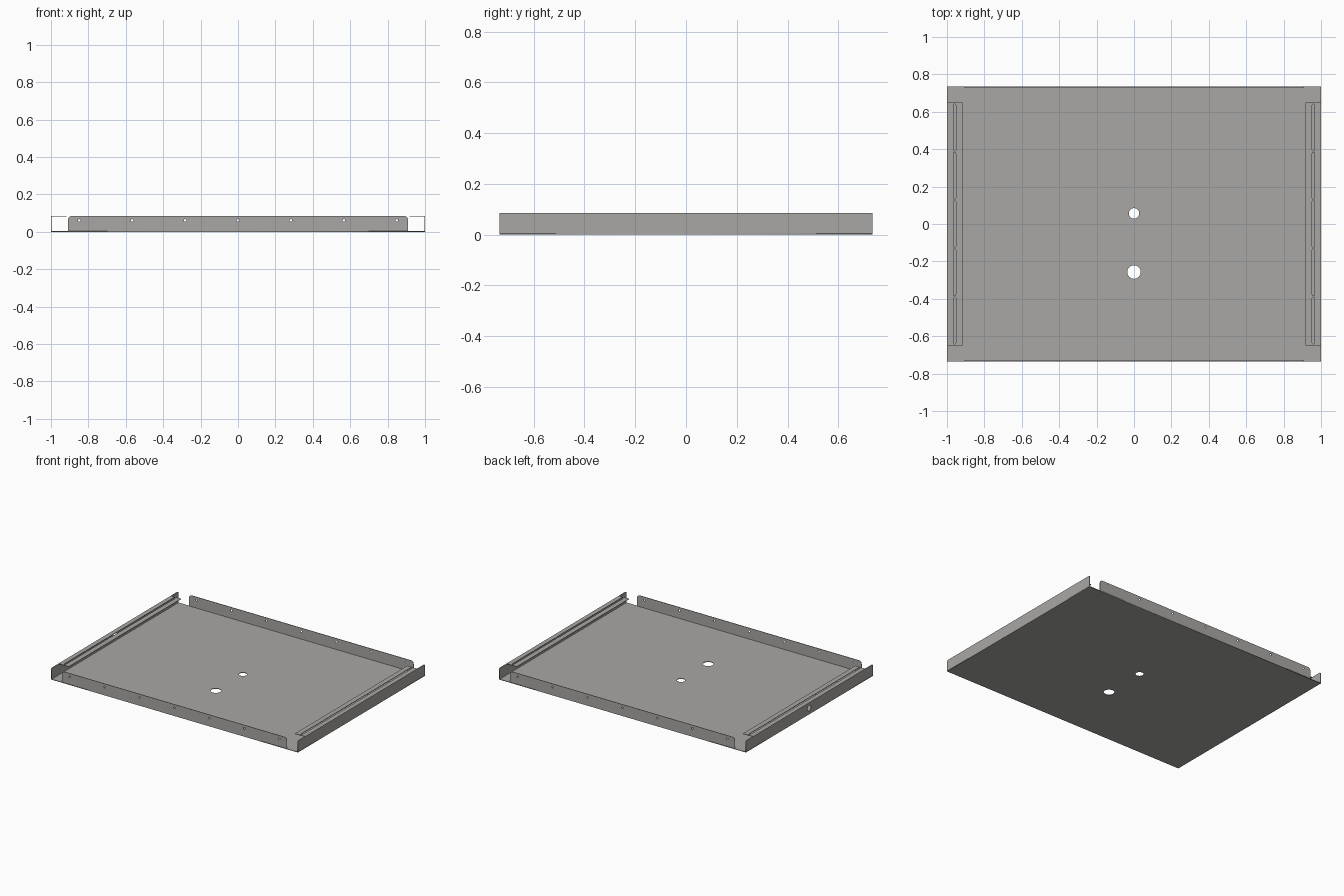
import bpy, math
from mathutils import Matrix, Vector

if "Cube" in bpy.data.objects:
    bpy.data.objects.remove(bpy.data.objects["Cube"])

T = 0.004            # sheet thickness
HX, HY, H = 1.0, 0.735, 0.085

steel = bpy.data.materials.new("grey_steel")
steel.diffuse_color = (0.40, 0.39, 0.375, 1)
steel.use_nodes = True
steel.node_tree.nodes["Principled BSDF"].inputs["Base Color"].default_value = steel.diffuse_color


def circle(cx, cy, r, n=24):
    return [(cx + r * math.cos(2 * math.pi * i / n),
             cy + r * math.sin(2 * math.pi * i / n)) for i in range(n)]


def rect(x0, x1, y0, y1, r=0.0, corners=(0, 1, 2, 3), n=6):
    """Rectangle outline; the listed corners (from lower left, anticlockwise) are rounded."""
    pts = []
    for k, (x, y, sx, sy) in enumerate([(x0, y0, 1, 1), (x1, y0, -1, 1),
                                        (x1, y1, -1, -1), (x0, y1, 1, -1)]):
        if r and k in corners:
            a0 = math.pi + k * math.pi / 2
            for i in range(n + 1):
                a = a0 + math.pi / 2 * i / n
                pts.append((x + sx * r + r * math.cos(a), y + sy * r + r * math.sin(a)))
        else:
            pts.append((x, y))
    return pts


def sheet(name, outlines, u, v, origin):
    """Filled outline with holes, given thickness T, drawn along axes u and v."""
    cu = bpy.data.curves.new(name, 'CURVE')
    cu.dimensions, cu.fill_mode, cu.extrude = '2D', 'BOTH', T / 2
    for pts in outlines:
        sp = cu.splines.new('POLY')
        sp.points.add(len(pts) - 1)
        for p, (x, y) in zip(sp.points, pts):
            p.co = (x, y, 0, 1)
        sp.use_cyclic_u = True
    ob = bpy.data.objects.new(name, cu)
    bpy.context.collection.objects.link(ob)
    u, v = Vector(u), Vector(v)
    m = Matrix((u, v, u.cross(v))).transposed().to_4x4()
    m.translation = origin
    ob.matrix_world = m
    cu.materials.append(steel)
    bpy.ops.object.select_all(action='DESELECT')
    ob.select_set(True)
    bpy.context.view_layer.objects.active = ob
    bpy.ops.object.convert(target='MESH')
    return ob


X, Y, Z = (1, 0, 0), (0, 1, 0), (0, 0, 1)

# floor plate with two round holes
sheet("floor_plate", [rect(-HX, HX, -HY, HY), circle(0, 0.057, 0.028, 32),
                      circle(0, -0.257, 0.036, 32)], X, Y, (0, 0, T / 2))

# front and back flanges with a row of screw holes
for name, s in (("front_flange", -1), ("back_flange", 1)):
    holes = [circle(0.283 * i, 0.061, 0.007, 12) for i in range(-3, 4)]
    sheet(name, [rect(-0.91, 0.91, T, H, 0.022, (2, 3))] + holes,
          X, Z, (0, s * (HY - T / 2), 0))

# side walls; only the left one has a cable hole
for name, s in (("left_wall", -1), ("right_wall", 1)):
    holes = [circle(0, 0.045, 0.02)] if s < 0 else []
    sheet(name, [rect(-HY, HY, T, H, 0.01, (2, 3))] + holes,
          Y, Z, (s * (HX - T / 2), 0, 0))

# inward lips on top of the side walls, each with a row of five narrow slots
for name, s in (("left_lip", -1), ("right_lip", 1)):
    a, b = sorted((s * 0.917, s * (HX - T)))
    c, d = sorted((s * 0.953, s * 0.966))
    slots = [rect(c, d, 0.258 * i - 0.125, 0.258 * i + 0.125, 0.006)
             for i in range(-2, 3)]
    sheet(name, [rect(a, b, -0.65, 0.65)] + slots, X, Y, (0, 0, H - T / 2))
